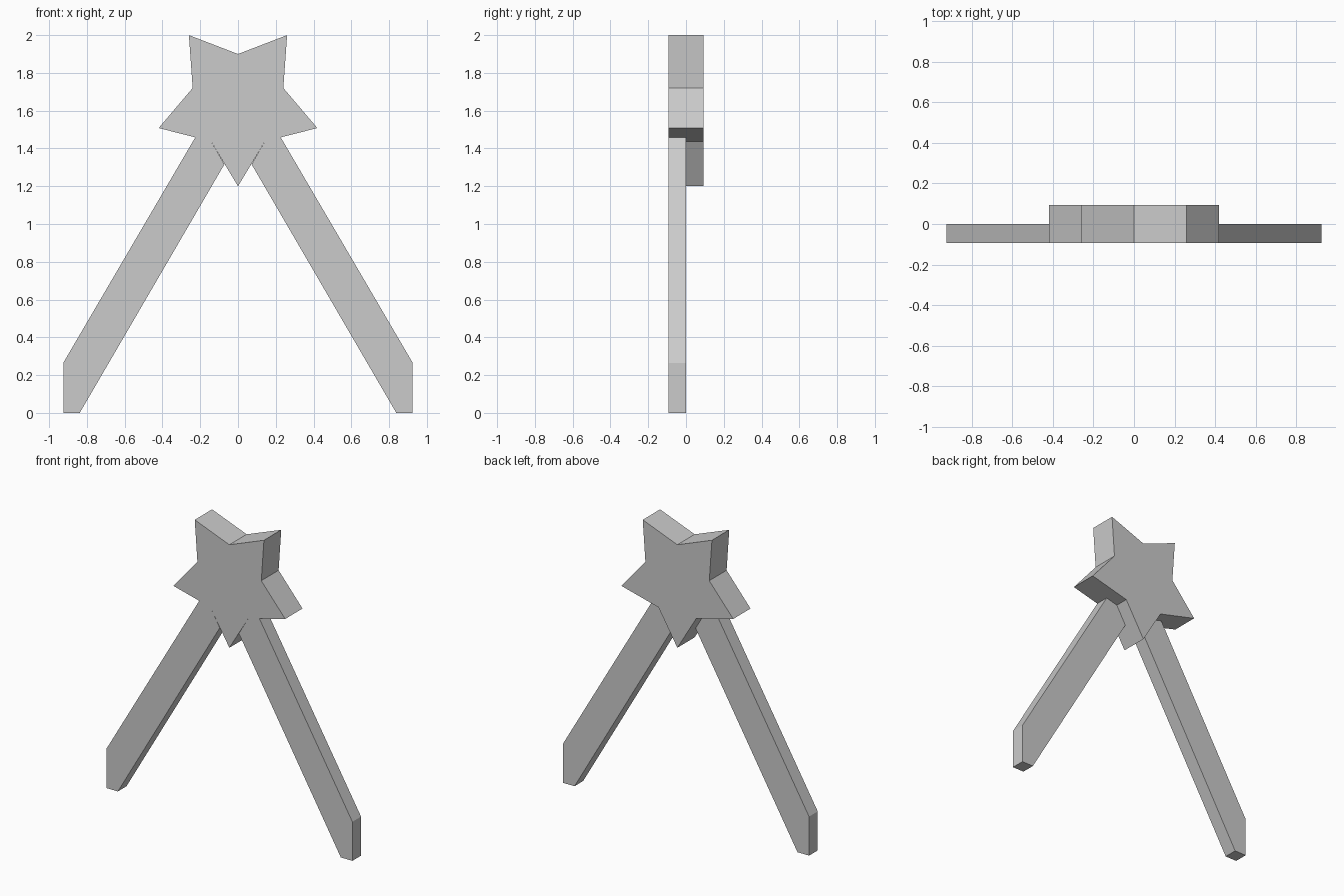
import bpy
import bmesh

cube = bpy.data.objects.get("Cube")
if cube:
    bpy.data.objects.remove(cube, do_unlink=True)

FRONT, MIDDLE, BACK = -0.093, 0.0, 0.093

grey = bpy.data.materials.new("plain grey")
grey.use_nodes = True
colour = (0.6, 0.6, 0.6, 1)
grey.diffuse_color = colour
grey.node_tree.nodes["Principled BSDF"].inputs["Base Color"].default_value = colour


def mirrored(points):
    return [(-x, z) for x, z in points]


def extrude_profile(name, profile, front, back):
    """Extrude an (x, z) outline from front to back into a solid plate."""
    bm = bmesh.new()
    face = bm.faces.new([bm.verts.new((x, front, z)) for x, z in profile])
    result = bmesh.ops.extrude_face_region(bm, geom=[face], use_keep_orig=True)
    moved = [v for v in result["geom"] if isinstance(v, bmesh.types.BMVert)]
    bmesh.ops.translate(bm, verts=moved, vec=(0, back - front, 0))
    bmesh.ops.recalc_face_normals(bm, faces=bm.faces)
    mesh = bpy.data.meshes.new(name)
    bm.to_mesh(mesh)
    bm.free()
    mesh.materials.append(grey)
    obj = bpy.data.objects.new(name, mesh)
    bpy.context.collection.objects.link(obj)
    return obj


# Five-pointed star: left half from the top notch down to the bottom tip
inner_corner = (0.142, 1.437)
half_star = [(0.26, 2.0), (0.24, 1.72), (0.42, 1.508), inner_corner]
star = [(0, 1.9)] + half_star + [(0, 1.2)] + mirrored(half_star)[::-1]
extrude_profile("star", star, FRONT, BACK)

# Splayed legs, half as deep, butting against the star's lower corners
leg = [(0.226, 1.459), inner_corner, (0.072, 1.316),
       (0.838, 0), (0.925, 0), (0.925, 0.265)]
extrude_profile("left_leg", leg, FRONT, MIDDLE)
extrude_profile("right_leg", mirrored(leg), FRONT, MIDDLE)
